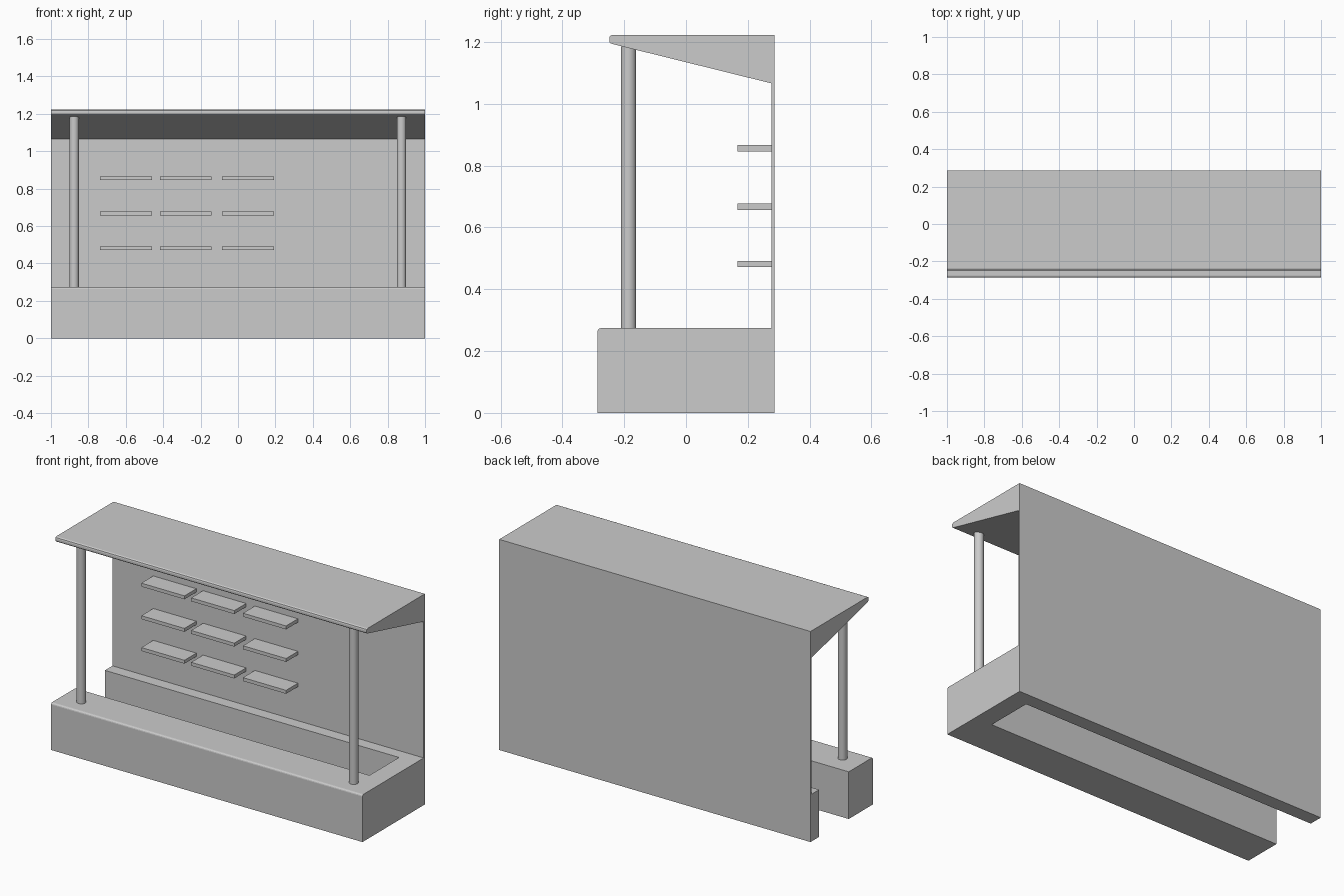
import bpy, bmesh

if "Cube" in bpy.data.objects:
    bpy.data.objects.remove(bpy.data.objects["Cube"])


def prism(name, profile, plane, start, end):
    """Extrude a closed outline: 'yz' outlines run along x, 'xy' outlines run along z."""
    place = {"yz": lambda a, b, t: (t, a, b), "xy": lambda a, b, t: (a, b, t)}[plane]
    bm = bmesh.new()
    face = bm.faces.new([bm.verts.new(place(a, b, start)) for a, b in profile])
    out = bmesh.ops.extrude_face_region(bm, geom=[face])
    top = [v for v in out["geom"] if isinstance(v, bmesh.types.BMVert)]
    d = end - start
    bmesh.ops.translate(bm, verts=top, vec=(d, 0, 0) if plane == "yz" else (0, 0, d))
    bmesh.ops.recalc_face_normals(bm, faces=bm.faces)
    mesh = bpy.data.meshes.new(name)
    bm.to_mesh(mesh)
    bm.free()
    obj = bpy.data.objects.new(name, mesh)
    bpy.context.collection.objects.link(obj)
    return obj


def box(name, x0, x1, y0, y1, z0, z1):
    return prism(name, [(x0, y0), (x1, y0), (x1, y1), (x0, y1)], "xy", z0, z1)


FRONT, BACK, TOP = -0.286, 0.286, 0.274
WALL_Y = 0.276

# U-shaped counter, open at the left end
counter = prism("counter", [(-1, FRONT), (1, FRONT), (1, BACK), (-1, BACK),
                            (-1, 0.207), (0.89, 0.207), (0.89, -0.065), (-1, -0.065)],
                "xy", 0, TOP)

# Soften the top front edge of the counter
bm = bmesh.new()
bm.from_mesh(counter.data)
edge = [e for e in bm.edges
        if all(abs(v.co.y - FRONT) < 1e-4 and abs(v.co.z - TOP) < 1e-4 for v in e.verts)]
bmesh.ops.bevel(bm, geom=edge, offset=0.01, segments=3, profile=0.5, affect="EDGES")
bm.to_mesh(counter.data)
bm.free()

# Thin back wall
box("back_wall", -1, 1, WALL_Y, BACK, TOP, 1.066)

# Wedge roof with a blunted front lip
prism("roof", [(BACK, 1.223), (-0.238, 1.223), (-0.246, 1.219), (-0.248, 1.212),
               (-0.248, 1.2), (-0.243, 1.195), (-0.225, 1.19),
               (WALL_Y, 1.066), (BACK, 1.066)], "yz", -1, 1)

# Two round front posts
for side, x in (("left", -0.876), ("right", 0.874)):
    bpy.ops.mesh.primitive_cylinder_add(vertices=32, radius=0.025, depth=1.185 - TOP,
                                        location=(x, -0.186, (1.185 + TOP) / 2))
    bpy.context.object.name = f"{side}_post"
    bpy.ops.object.shade_smooth_by_angle()

# Three rows of three display shelves on the wall
for row, z in enumerate((0.482, 0.667, 0.856)):
    for col, x in enumerate((-0.738, -0.418, -0.085)):
        box(f"shelf_{row + 1}_{col + 1}", x, x + 0.277, 0.167, WALL_Y, z - 0.01, z + 0.01)
